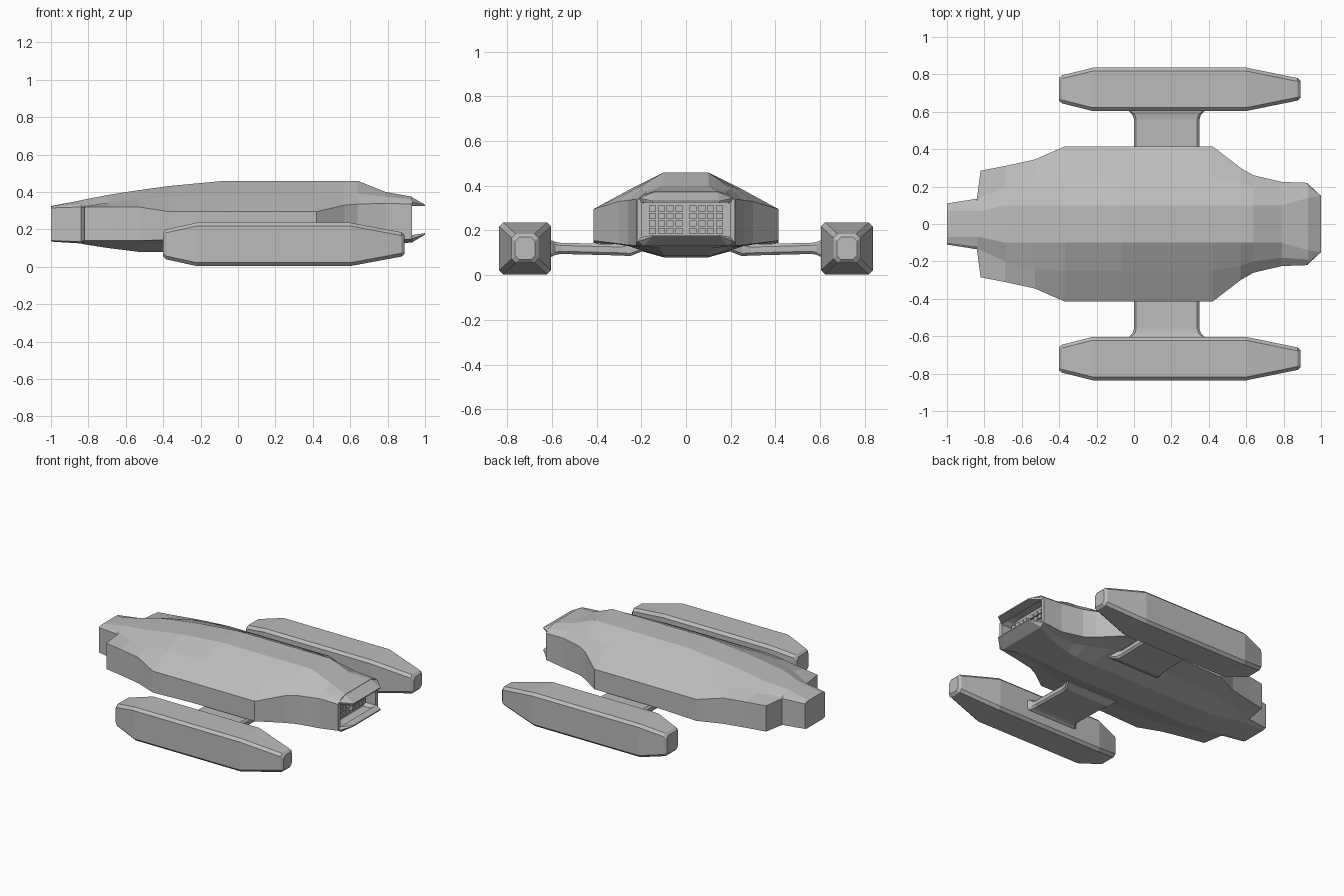
import bpy, bmesh

if "Cube" in bpy.data.objects:
    bpy.data.objects.remove(bpy.data.objects["Cube"])

grey = bpy.data.materials.new("hull_grey")
grey.diffuse_color = (0.5, 0.5, 0.5, 1)
grey.use_nodes = True
grey.node_tree.nodes["Principled BSDF"].inputs["Base Color"].default_value = grey.diffuse_color


def finish(name, bm):
    bmesh.ops.recalc_face_normals(bm, faces=bm.faces)
    me = bpy.data.meshes.new(name)
    bm.to_mesh(me)
    bm.free()
    me.materials.append(grey)
    ob = bpy.data.objects.new(name, me)
    bpy.context.collection.objects.link(ob)
    return ob


def loft(name, rings):
    """Skin a list of equal-length rings and cap both ends."""
    bm = bmesh.new()
    loops = [[bm.verts.new(p) for p in r] for r in rings]
    n = len(loops[0])
    for a, b in zip(loops, loops[1:]):
        for i in range(n):
            j = (i + 1) % n
            bm.faces.new((a[i], a[j], b[j], b[i]))
    bm.faces.new(loops[0])
    bm.faces.new(loops[-1])
    return finish(name, bm)


def hull_of(name, pts):
    """Convex solid, mirrored in y from its right half."""
    bm = bmesh.new()
    for x, y, z in pts:
        for s in (1, -1):
            bm.verts.new((x, s * y, z))
    bmesh.ops.convex_hull(bm, input=bm.verts)
    return finish(name, bm)


def octagon(hy, hz, c):
    """Chamfered rectangle, half sizes hy by hz."""
    return [(hy, hz - c), (hy - c, hz), (c - hy, hz), (-hy, hz - c),
            (-hy, c - hz), (c - hy, -hz), (hy - c, -hz), (hy, c - hz)]


# Main body stations: x, top z, top y, shoulder y, z, side y, side top z, side low z, keel y, z
stations = [
    (-1.00, .325, .07, .10, .322, .11, .315, .140, .09, .135),
    (-0.84, .355, .07, .12, .335, .135, .32, .135, .10, .125),
    (-0.82, .360, .07, .14, .330, .285, .32, .140, .10, .120),
    (-0.69, .385, .10, .20, .345, .31, .32, .140, .10, .100),
    (-0.53, .410, .10, .24, .362, .345, .32, .140, .10, .080),
    (-0.37, .432, .10, .25, .375, .415, .295, .145, .10, .080),
    (-0.07, .460, .10, .25, .385, .415, .295, .155, .10, .080),
    (0.42, .460, .10, .25, .385, .415, .295, .155, .10, .080),
    (0.57, .460, .10, .22, .390, .30, .33, .140, .10, .085),
    (0.64, .460, .10, .20, .390, .26, .335, .135, .10, .095),
    (0.79, .400, .10, .18, .375, .225, .34, .132, .12, .120),
    (0.93, .375, .14, .19, .360, .22, .335, .150, .19, .130),
]
rings = []
for x, zt, yt, ys, zs, yo, z3, z4, yk, zk in stations:
    half = [(yt, zt), (ys, zs), (yo, z3), (yo, z4),
            ((yo + yk) / 2, z4 - (z4 - zk) / 3), (yk, zk)]
    ring = half + [(-y, z) for y, z in reversed(half)]
    rings.append([(x, y, z) for y, z in ring])
# Recessed engine opening
inner = [(y * .89, .25 + (z - .25) * .8) for _, y, z in rings[-1]]
rings += [[(x, y, z) for y, z in inner] for x in (.93, .85)]
loft("main_body", rings)

# Overhanging lips of the engine opening
hull_of("upper_lip", [(.925, .14, .375), (.93, .21, .345), (.93, .20, .325),
                      (1, .15, .332), (1, .15, .324)])
hull_of("lower_lip", [(.93, .19, .13), (.93, .215, .15), (.93, .20, .17),
                      (1, .15, .18), (1, .15, .172)])

# Engine grille: two panels of four by four blocks
bm = bmesh.new()
for side in (1, -1):
    for col in range(4):
        for row in range(4):
            c = bmesh.ops.create_cube(bm, size=1)["verts"]
            bmesh.ops.scale(bm, vec=(.03, .031, .026), verts=c)
            bmesh.ops.translate(
                bm, vec=(.86, side * (.032 + col * .039), .197 + row * .034), verts=c)
finish("engine_grille", bm)

# Side pods and the struts that carry them
pod = [(-.40, .062, .065), (-.385, .075, .08), (-.22, .116, .116),
       (.60, .116, .116), (.875, .06, .065), (.89, .045, .05)]
strut = [(.20, .21, .125, .02), (.25, .185, .115, .03), (.29, .175, .113, .025),
         (.56, .175, .120, .025), (.585, .183, .120, .029), (.60, .20, .119, .036),
         (.62, .21, .119, .040)]
for s, label in ((1, "back"), (-1, "front")):
    loft(label + "_pod",
         [[(x, s * .72 + y, .12 + z) for y, z in octagon(hy, hz, .018)]
          for x, hy, hz in pod])
    loft(label + "_strut",
         [[(.175 + u, s * y, zc + v) for u, v in octagon(hx, hz, .012)]
          for y, hx, zc, hz in strut])
